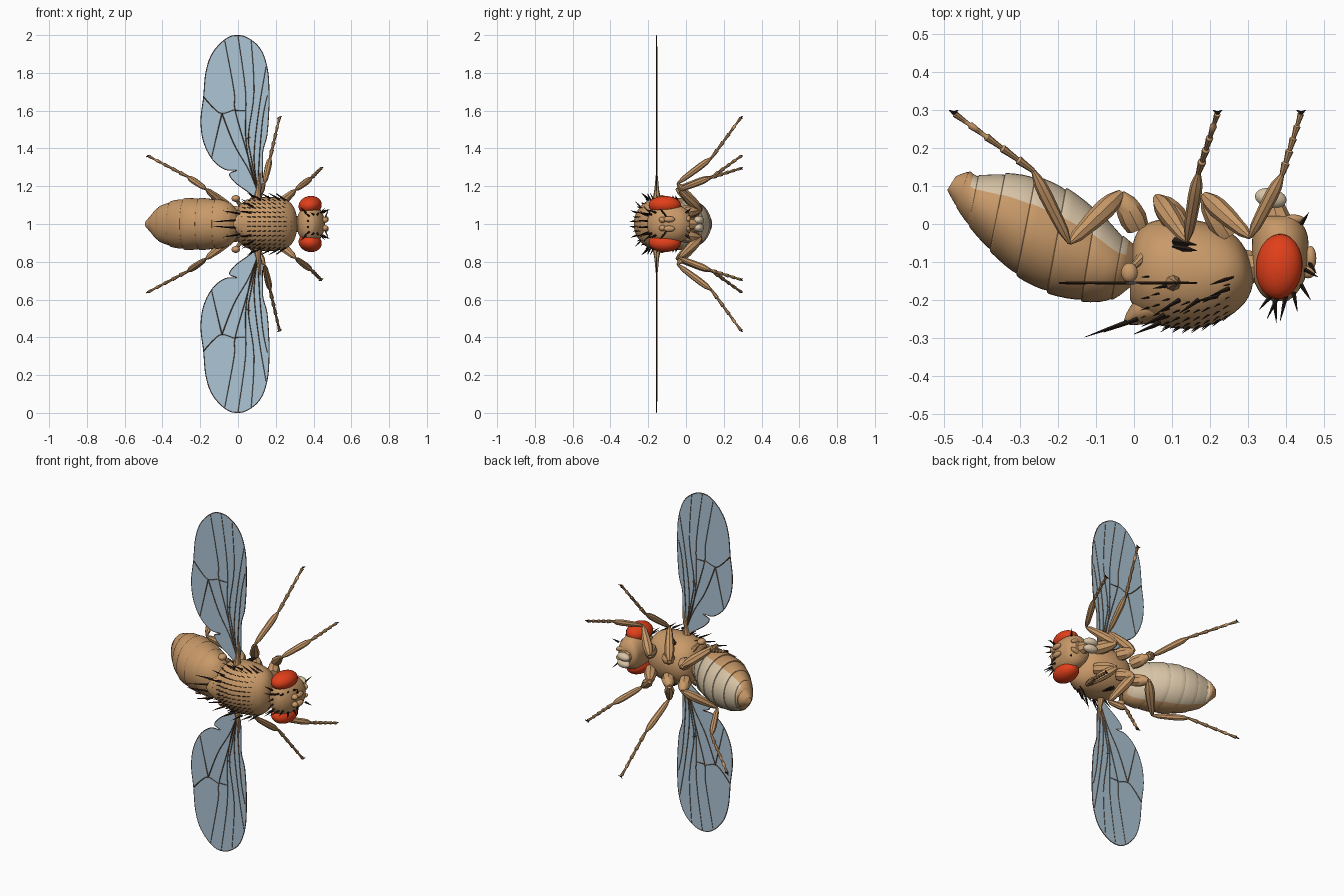
import bpy, bmesh, math, random
from mathutils import Vector, Euler, Matrix
from mathutils.bvhtree import BVHTree

if "Cube" in bpy.data.objects:
    bpy.data.objects.remove(bpy.data.objects["Cube"])

random.seed(4)


def material(name, r, g, b):
    m = bpy.data.materials.new(name)
    m.diffuse_color = (r, g, b, 1)
    m.use_nodes = True
    m.node_tree.nodes["Principled BSDF"].inputs["Base Color"].default_value = m.diffuse_color
    return m


TAN = material("tan", 0.58, 0.32, 0.14)
BEIGE = material("beige", 0.68, 0.55, 0.38)
RED = material("red", 0.75, 0.05, 0.01)
BLUE = material("wing_blue", 0.42, 0.56, 0.66)
DARK = material("dark", 0.02, 0.012, 0.008)
BROWN = material("vein_brown", 0.12, 0.06, 0.03)


def P(x, y, z):
    return Vector((x, y, 1 + z))          # z is measured from the body mid plane


def spline_at(keys, u):
    """Catmull-Rom through rows of numbers, u in 0..1"""
    n = len(keys) - 1
    i = min(int(u * n), n - 1)
    t = u * n - i
    a, b, c, d = (keys[min(max(k, 0), n)] for k in (i - 1, i, i + 1, i + 2))
    return [0.5 * (2 * q + (r - p) * t + (2 * p - 5 * q + 4 * r - s) * t * t
                   + (3 * q - p - 3 * r + s) * t ** 3) for p, q, r, s in zip(a, b, c, d)]


def add_mesh(name, bm, *mats):
    me = bpy.data.meshes.new(name)
    bmesh.ops.recalc_face_normals(bm, faces=bm.faces)
    bm.to_mesh(me)
    bm.free()
    ob = bpy.data.objects.new(name, me)
    for m in mats:
        me.materials.append(m)
    bpy.context.collection.objects.link(ob)
    return ob


def loft(name, keys, mats, samples, sides=36, belly=None):
    """keys: dorsal x,y, ventral x,y, half width; samples: (u, scale)"""
    bm = bmesh.new()
    rings = []
    for u, s in samples:
        dx, dy, vx, vy, w = spline_at(keys, u)
        c, h = P((dx + vx) / 2, (dy + vy) / 2, 0), Vector((vx - dx, vy - dy, 0)) / 2
        rings.append([bm.verts.new(c + s * (h * math.cos(a) + Vector((0, 0, w * math.sin(a)))))
                      for a in (2 * math.pi * k / sides for k in range(sides))])
    for i, (r, q) in enumerate(zip(rings, rings[1:])):
        for k in range(sides):
            f = bm.faces.new((r[k], r[(k + 1) % sides], q[(k + 1) % sides], q[k]))
            if belly and belly[0] < samples[i][0] < belly[1]:
                f.material_index = int(math.cos(2 * math.pi * (k + 0.5) / sides) > belly[2])
    bm.faces.new(rings[0])
    bm.faces.new(rings[-1])
    return add_mesh(name, bm, *mats)


def even(n):
    return [(i / n, 1) for i in range(n + 1)]


def ellipsoid(name, loc, radii, mat, rot=(0, 0, 0)):
    bm = bmesh.new()
    bmesh.ops.create_uvsphere(bm, u_segments=28, v_segments=16, radius=1)
    bm.transform(Matrix.LocRotScale(P(*loc), Euler(rot), Vector(radii)))
    return add_mesh(name, bm, mat)


def tubes(name, paths, mat, res=2):
    """paths: list of lists of (point, radius)"""
    cu = bpy.data.curves.new(name, 'CURVE')
    cu.dimensions, cu.bevel_depth, cu.bevel_resolution = '3D', 1, res
    cu.use_fill_caps = True
    for path in paths:
        sp = cu.splines.new('POLY')
        sp.points.add(len(path) - 1)
        for p, (co, r) in zip(sp.points, path):
            p.co, p.radius = (*co, 1), r
    cu.materials.append(mat)
    ob = bpy.data.objects.new(name, cu)
    bpy.context.collection.objects.link(ob)
    return ob


def limb(a, b, radii):
    n = len(radii) - 1
    return [(a.lerp(b, i / n), r) for i, r in enumerate(radii)]


# Abdomen: overlapping plates with a pale belly
abdomen_keys = [(0.01, -.15, .01, -.06, .05), (-.06, -.2, -.03, -.03, .115), (-.14, -.203, -.10, .04, .132),
                (-.23, -.18, -.18, .095, .137), (-.31, -.135, -.26, .125, .135), (-.38, -.07, -.34, .133, .118),
                (-.435, -.005, -.41, .128, .088), (-.468, .045, -.435, .138, .055), (-.492, .09, -.47, .125, .02)]
plates = []
for i in range(8):
    plates += [((i + t) / 8, 0.965 + 0.05 * t ** 0.6) for t in (0, .15, .4, .7, .93)] + [((i + 1) / 8 - .002, 1.0)]
loft("abdomen", abdomen_keys, (TAN, BEIGE), plates, 40, (0.05, 0.8, 0.42))

# Thorax, scutellum and neck
thorax = loft("thorax", [(-.01, -.2, -.01, -.08, .06), (.02, -.245, .01, -.02, .105), (.08, -.270, .06, .01, .135),
                         (.16, -.275, .15, .012, .143), (.235, -.252, .23, -.01, .136), (.285, -.215, .275, -.04, .11),
                         (.307, -.18, .3, -.08, .07), (.314, -.15, .31, -.11, .03)], (TAN,), even(28))
loft("scutellum", [(.10, -.268, .08, -.17, .09), (.05, -.262, .04, -.18, .08), (.005, -.266, .01, -.19, .06),
                   (-.018, -.264, -.005, -.21, .035), (-.027, -.256, -.02, -.235, .012)], (TAN,), even(12), 24)
tubes("neck", [limb(P(.29, -.115, 0), P(.35, -.11, 0), (.05, .04, .05))], TAN)

# Head and mouthparts
loft("head", [(.365, -.203, .405, -.203, .03), (.335, -.185, .43, -.18, .075), (.313, -.14, .452, -.14, .1),
              (.31, -.09, .46, -.09, .105), (.312, -.03, .457, -.03, .095), (.318, .005, .44, .005, .075),
              (.335, .02, .425, .022, .045)], (TAN,), even(20))
tubes("proboscis", [limb(P(.38, 0, 0), P(.365, .06, 0), (.04, .032, .025))], TAN)
for s, side in ((1, "upper"), (-1, "lower")):
    ellipsoid("eye_" + side, (.382, -.112, s * .098), (.062, .086, .05), RED, (0, s * -.2, -.08))
    ellipsoid("proboscis_lobe_" + side, (.36, .068, s * .02), (.042, .026, .023), BEIGE, (0, 0, -.2))
    ellipsoid("palp_" + side, (.42, .012, s * .03), (.03, .013, .014), TAN, (0, s * .3, 0))
    ellipsoid("antenna_base_" + side, (.458, -.125, s * .022), (.02, .018, .016), TAN)
    ellipsoid("antenna_" + side, (.465, -.09, s * .025), (.015, .032, .016), TAN)
    ellipsoid("haltere_" + side, (-.012, -.128, s * .135), (.022, .026, .018), TAN)
    tubes("haltere_stalk_" + side, [limb(P(.02, -.09, s * .09), P(-.01, -.12, s * .13), (.016, .01, .01))], TAN)

# Legs: hip, coxa, knee, ankle, foot
leg_joints = {
    "front": ((.25, -.03, .06), (.185, .075, .075), (.305, -.035, .18), (.39, .13, .245), (.44, .292, .295)),
    "middle": ((.12, 0, .06), (.06, .07, .075), (.14, -.045, .215), (.17, .135, .35), (.22, .292, .565)),
    "hind": ((.01, -.01, .05), (-.035, .08, .075), (-.17, -.05, .185), (-.265, .14, .25), (-.475, .292, .36))}
for s, side in ((1, "upper"), (-1, "lower")):
    for name, joints in leg_joints.items():
        hip, coxa, knee, ankle, foot = (P(x, y, z * s) for x, y, z in joints)
        tarsus = [(ankle.lerp(foot, (i + t) / 5), r * (1 - .06 * i))
                  for i in range(5) for t, r in ((.02, .007), (.5, .009), (.92, .0115))]
        tubes(f"{name}_leg_{side}", [
            limb(hip, coxa, (.03, .036, .034, .028, .012)),
            limb(coxa, knee, (.012, .023, .027, .026, .024, .020, .017, .006)),
            limb(knee, ankle, (.005, .014, .016, .017, .018, .016, .006)), tarsus], TAN)
        tubes(f"{name}_claws_{side}", [limb(foot, foot + Vector((d, .008, d * .5)), (.005, .003, .001))
                                       for d in (-.012, .012)], DARK, 1)

# Wings with veins
outline = [(.10, .13), (.125, .2), (.13, .31), (.132, .39), (.153, .47), (.163, .6), (.164, .70), (.157, .81), (.127, .91),
           (.074, .97), (0, 1.0), (-.07, .975), (-.137, .90), (-.17, .80), (-.182, .67), (-.196, .55), (-.183, .44),
           (-.137, .345), (-.07, .29), (-.005, .285), (-.045, .265), (-.015, .22), (.06, .165), (.10, .13)]
veins = [[(.11, .15), (.05, .37), (-.015, .6), (-.02, .7), (-.07, .97)],
         [(.11, .15), (.065, .3), (.04, .47), (.04, .7), (0, .995)],
         [(.11, .15), (.07, .35), (.055, .47), (.085, .7), (.07, .97)],
         [(.11, .15), (.085, .35), (.11, .6), (.148, .83)],
         [(.11, .15), (.11, .3), (.13, .55), (.155, .68)],
         [(-.18, .67), (-.13, .615), (-.085, .585), (-.02, .605)],
         [(-.085, .585), (-.11, .48), (-.14, .35)],
         [(-.085, .585), (-.02, .42), (.06, .28), (.11, .15)],
         [(-.018, .6), (.04, .6)], [(.04, .45), (.065, .46)]]
WY = -.155
for s, side in ((1, "upper"), (-1, "lower")):
    rim = [spline_at(outline, i / 110) for i in range(110)]
    bm = bmesh.new()
    face = bm.faces.new([bm.verts.new(P(x, WY - .0015, z * s)) for x, z in rim])
    new = bmesh.ops.extrude_face_region(bm, geom=[face])["geom"]
    bmesh.ops.translate(bm, verts=[g for g in new if isinstance(g, bmesh.types.BMVert)], vec=(0, .003, 0))
    bmesh.ops.triangulate(bm, faces=[f for f in bm.faces if len(f.verts) > 4])
    add_mesh("wing_" + side, bm, BLUE)
    paths = [[(P(x, WY, z * s), .0042 - .0015 * i / 16) for i in range(17)
              for x, z in [spline_at(v, i / 16)]] for v in veins]
    paths.append([(P(x, WY, min(z, .997) * s), .0025) for x, z in rim])
    tubes("wing_veins_" + side, paths, BROWN, 0)
    tubes("wing_hinge_" + side, [limb(P(.10, WY, .1 * s), P(.115, WY, .27 * s), (.025, .02, .012, .008, .004))], TAN)

# Bristles: rows on the back, then long ones
tree = BVHTree.FromObject(thorax, bpy.context.evaluated_depsgraph_get())
hairs = []
for s in (1, -1):
    for z in (.012, .036, .06, .084, .105, .122):
        for i in range(10):
            hit, n, _, _ = tree.ray_cast(P(.04 + .027 * i, -1, z * s), Vector((0, 1, 0)))
            if hit:
                tip = hit + (n * .6 + Vector((-1, 0, 0))).normalized() * random.uniform(.02, .03)
                hairs.append(limb(hit - n * .003, tip, (.0032, .0005)))
    long_hairs = [((-.01, -.255, .02), (-.13, -.298, .012)), ((.01, -.25, .055), (-.08, -.285, .07)),
                  ((.07, -.26, .06), (.0, -.29, .07)), ((.08, -.24, .09), (.02, -.27, .12)),
                  ((.12, -.2, .13), (.06, -.235, .16)), ((.17, -.2, .135), (.12, -.235, .165)),
                  ((.22, -.19, .13), (.16, -.205, .165)), ((.26, -.14, .12), (.2, -.16, .16)),
                  ((.25, -.17, .125), (.2, -.19, .165)), ((.1, -.16, .13), (.05, -.17, .165)),
                  ((.38, -.19, .04), (.35, -.25, .06)), ((.36, -.19, .06), (.33, -.225, .09)),
                  ((.40, -.19, .05), (.385, -.255, .06)), ((.42, -.18, .05), (.43, -.23, .06)),
                  ((.37, -.2, .015), (.375, -.26, .02)), ((.44, -.16, .06), (.465, -.2, .075)),
                  ((.45, -.12, .06), (.485, -.14, .08)), ((.44, .0, .06), (.46, .03, .085)),
                  ((.46, -.1, .03), (.48, -.13, .08))]
    for a, b in long_hairs:
        hairs.append(limb(P(a[0], a[1], a[2] * s), P(b[0], b[1], b[2] * s), (.006, .004, .0006)))
    for dy in (0, .015):
        hairs.append(limb(P(.105, -.06 + dy, .115 * s), P(.165, -.07 + dy, .15 * s), (.011, .008, .001)))
tubes("bristles", hairs, DARK, 0)

# Turn curves into meshes and smooth everything
for ob in bpy.context.scene.objects:
    ob.select_set(True)
    bpy.context.view_layer.objects.active = ob
bpy.ops.object.convert(target='MESH')
bpy.ops.object.shade_smooth_by_angle(angle=math.radians(40))
